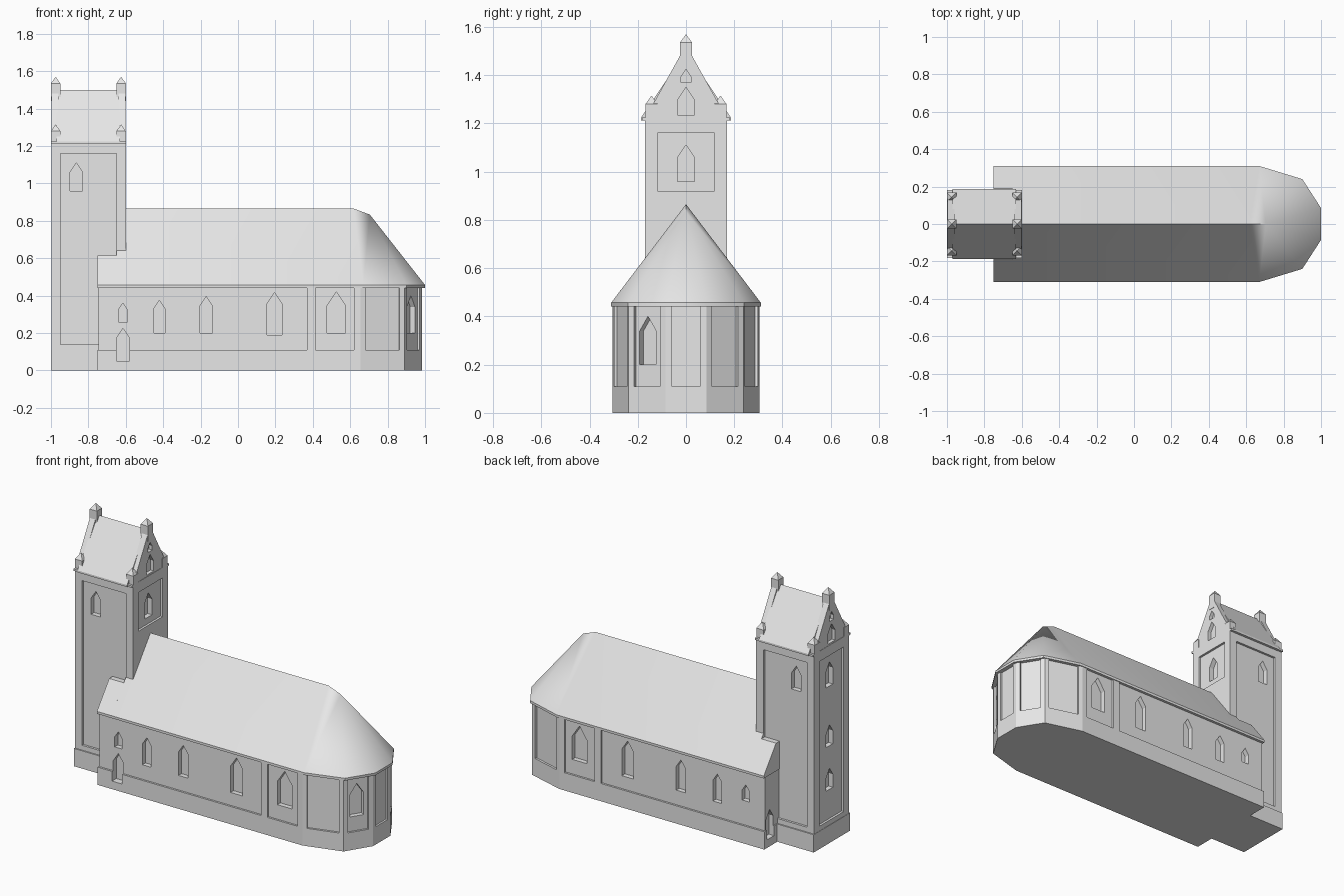
import bpy, bmesh, math
from mathutils import Vector

if "Cube" in bpy.data.objects:
    bpy.data.objects.remove(bpy.data.objects["Cube"])

stone = bpy.data.materials.new("light_grey_stone")
stone.diffuse_color = (0.8, 0.8, 0.8, 1)
stone.use_nodes = True
stone.node_tree.nodes["Principled BSDF"].inputs["Base Color"].default_value = stone.diffuse_color


def add_prism(bm, pts, vec):
    """Extrude a planar outline along a vector."""
    f = bm.faces.new([bm.verts.new(p) for p in pts])
    r = bmesh.ops.extrude_face_region(bm, geom=[f], use_keep_orig=True)
    bmesh.ops.translate(bm, vec=vec, verts=[v for v in r["geom"] if isinstance(v, bmesh.types.BMVert)])


def finish(name, bm):
    bmesh.ops.recalc_face_normals(bm, faces=bm.faces[:])
    me = bpy.data.meshes.new(name)
    bm.to_mesh(me)
    bm.free()
    me.materials.append(stone)
    ob = bpy.data.objects.new(name, me)
    bpy.context.collection.objects.link(ob)
    return ob


def prism(name, pts, vec):
    bm = bmesh.new()
    add_prism(bm, pts, vec)
    return finish(name, bm)


def rect(x0, x1, y0, y1, z):
    return [(x0, y0, z), (x1, y0, z), (x1, y1, z), (x0, y1, z)]


def box(name, x0, x1, y0, y1, z0, z1):
    return prism(name, rect(x0, x1, y0, y1, z0), (0, 0, z1 - z0))


def opening(bm, x, y, normal, w, z0, z1, depth=0.03, arch=True):
    """Cutter set into a wall at (x, y); pointed top when arch is set."""
    n = Vector((normal[0], normal[1], 0)).normalized()
    t = Vector((-n.y, n.x, 0))
    o = Vector((x, y, 0)) - n * depth
    h = w / 2
    if arch:
        prof = [(-h, z0), (h, z0), (h, z1 - 0.75 * w), (0, z1), (-h, z1 - 0.75 * w)]
    else:
        prof = [(-h, z0), (h, z0), (h, z1), (-h, z1)]
    add_prism(bm, [o + t * u + Vector((0, 0, z)) for u, z in prof], n * (depth + 0.04))


def cut(targets, bm):
    cutter = finish("cutter", bm)
    cutter.hide_render = True
    for ob in targets:
        m = ob.modifiers.new("openings", "BOOLEAN")
        m.operation, m.solver, m.object = "DIFFERENCE", "EXACT", cutter
        bpy.context.view_layer.objects.active = ob
        bpy.ops.object.modifier_apply(modifier=m.name)
    bpy.data.objects.remove(cutter)


def mirrored(half):
    return half + [(x, -y) for x, y in reversed(half)]


# Nave with apse: plinth and slightly set-back wall
outer = mirrored([(-0.75, 0.305), (0.655, 0.305), (0.89, 0.238), (0.985, 0.085)])
inner = mirrored([(-0.745, 0.293), (0.652, 0.293), (0.882, 0.226), (0.973, 0.081)])
plinth = prism("nave_plinth", [(x, y, 0) for x, y in outer], (0, 0, 0.11))
wall = prism("nave_wall", [(x, y, 0.02) for x, y in inner], (0, 0, 0.43))

# Nave windows, doors and apse window
bm = bmesh.new()
for s in (-1, 1):
    for x, w, z0, z1 in ((-0.615, 0.05, 0.26, 0.36), (-0.42, 0.06, 0.2, 0.375), (-0.17, 0.065, 0.2, 0.395),
                         (0.195, 0.08, 0.19, 0.415), (0.525, 0.1, 0.2, 0.42)):
        opening(bm, x, s * 0.293, (0, s), w, z0, z1)
opening(bm, -0.615, -0.293, (0, -1), 0.07, 0.05, 0.225)
opening(bm, -0.745, 0.245, (-1, 0), 0.07, 0.05, 0.225)
opening(bm, 0.925, -0.158, (0.145, -0.091), 0.08, 0.2, 0.4)
cut([plinth, wall], bm)


# Pilaster strips on the side walls and at every apse corner
def strip(bm, p, q, a, b):
    p, q = Vector((*p, 0.1)), Vector((*q, 0.1))
    d = (q - p).normalized()
    n = Vector((d.y, -d.x, 0)) * 0.02
    if n.dot(Vector((0.5, 0, 0)) - p) < 0:
        n = -n
    add_prism(bm, [p + d * a, p + d * b, p + d * b + n, p + d * a + n], (0, 0, 0.345))


bm = bmesh.new()
for i in range(1, 6):
    p, q = outer[i], outer[i + 1]
    length = math.dist(p, q)
    strip(bm, p, q, 0, 0.027)
    strip(bm, p, q, length - 0.027, length)
for s in (-1, 1):
    for a, b in ((0.37, 0.415), (0.62, 0.655)):
        strip(bm, (0, s * 0.305), (1, s * 0.305), a, b)
finish("pilaster_strips", bm)

# Nave roof, hipped round the apse
eave = mirrored([(-0.65, 0.31), (0.67, 0.31), (0.9, 0.24), (1.0, 0.085)])
bm = bmesh.new()
low = [bm.verts.new((x, y, 0.442)) for x, y in eave]
e = [bm.verts.new((x, y, 0.457)) for x, y in eave]
a, b, c = [bm.verts.new(p) for p in ((-0.65, 0, 0.865), (0.62, 0, 0.865), (0.705, 0, 0.833))]
bm.faces.new(low)
for i in range(8):
    j = (i + 1) % 8
    bm.faces.new((low[i], low[j], e[j], e[i]))
for f in ((e[0], e[1], b, a), (e[1], c, b), (e[1], e[2], c), (e[2], e[3], c), (e[3], e[4], c),
          (e[4], e[5], c), (e[5], e[6], c), (e[6], b, c), (e[6], e[7], a, b), (e[7], e[0], a)):
    bm.faces.new(f)
roof = finish("nave_roof", bm)
roof.select_set(True)
bpy.context.view_layer.objects.active = roof
bpy.ops.object.shade_smooth_by_angle(angle=math.radians(35))

# Roof ends flanking the tower, cut flat on top
for s, side in ((-1, "south"), (1, "north")):
    prof = [(0.31, 0.442), (0.31, 0.457), (0.19, 0.615), (0.1, 0.615), (0.1, 0.442)]
    prism("roof_end_" + side, [(-0.75, s * y, z) for y, z in prof], (0.1, 0, 0))

# Tower with sunk panels, then windows
box("tower_plinth", -1, -0.74, -0.178, 0.178, 0, 0.11)
tower = box("tower", -0.998, -0.6, -0.17, 0.17, 0.02, 1.22)
bm = bmesh.new()
for s in (-1, 1):
    opening(bm, -0.8, s * 0.17, (0, s), 0.3, 0.14, 1.16, 0.014, False)
opening(bm, -0.998, 0, (-1, 0), 0.235, 0.14, 1.16, 0.014, False)
opening(bm, -0.6, 0, (1, 0), 0.235, 0.92, 1.16, 0.014, False)
cut([tower], bm)
bm = bmesh.new()
for s in (-1, 1):
    opening(bm, -0.865, s * 0.156, (0, s), 0.065, 0.96, 1.11)
opening(bm, -0.614, 0, (1, 0), 0.07, 0.96, 1.11)
for z0, z1 in ((0.96, 1.11), (0.59, 0.72), (0.32, 0.45)):
    opening(bm, -0.984, 0, (-1, 0), 0.065, z0, z1)
cut([tower], bm)

# Tower saddle roof with thin eaves
prism("tower_roof", [(-0.97, y, z) for y, z in
      ((-0.186, 1.212), (0.186, 1.212), (0.186, 1.224), (0, 1.5), (-0.186, 1.224))], (0.34, 0, 0))
box("tower_cornice", -1, -0.6, -0.183, 0.183, 1.213, 1.225)

# Gable walls with two openings each
for x0, n, side in ((-0.998, -1, "west"), (-0.64, 1, "east")):
    g = prism("gable_" + side, [(x0, y, z) for y, z in
              ((-0.17, 1.22), (0.17, 1.22), (0, 1.525))], (0.038, 0, 0))
    bm = bmesh.new()
    face = x0 if n < 0 else x0 + 0.038
    opening(bm, face, 0, (n, 0), 0.07, 1.235, 1.35, 0.022)
    opening(bm, face, 0, (n, 0), 0.04, 1.37, 1.425, 0.022)
    cut([g], bm)


# Pinnacles: square posts with pointed caps
def pinnacle(name, x, y, z0, z1, tip):
    bm = bmesh.new()
    add_prism(bm, rect(x - 0.025, x + 0.025, y - 0.025, y + 0.025, z0), (0, 0, z1 - z0))
    top = max(bm.faces, key=lambda f: f.calc_center_median().z)
    bmesh.ops.poke(bm, faces=[top])
    max(bm.verts, key=lambda v: (v.co.z, len(v.link_edges) == 4)).co.z = z1
    for v in bm.verts:
        if abs(v.co.x - x) < 0.001 and abs(v.co.y - y) < 0.001:
            v.co.z = tip
    finish(name, bm)


for x, side in ((-0.975, "west"), (-0.625, "east")):
    pinnacle("ridge_pinnacle_" + side, x, 0, 1.44, 1.535, 1.57)
    for y, row in ((-0.143, "south"), (0.143, "north")):
        pinnacle(f"corner_pinnacle_{side}_{row}", x, y, 1.22, 1.28, 1.315)
